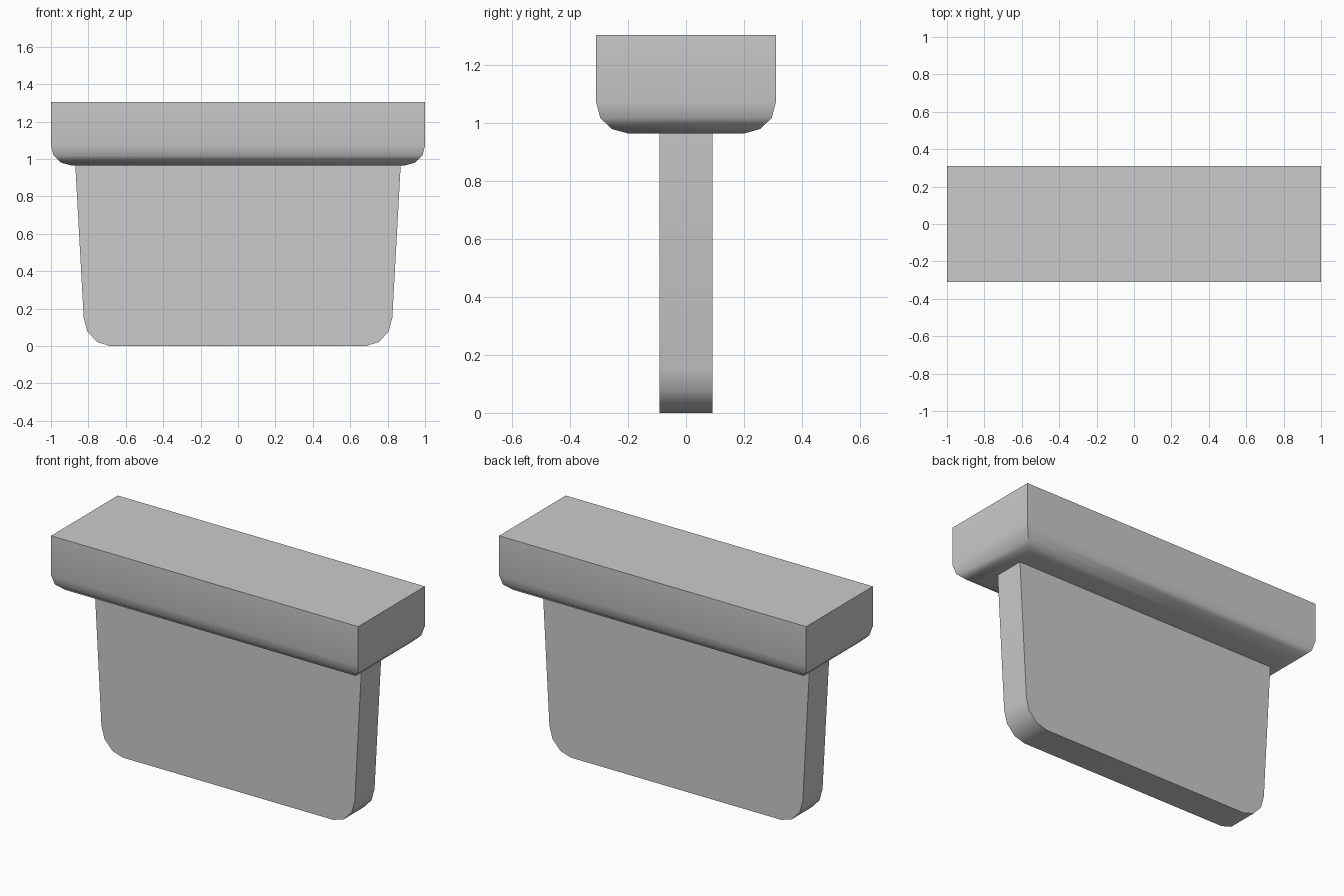
import bpy, bmesh, math

if "Cube" in bpy.data.objects:
    bpy.data.objects.remove(bpy.data.objects["Cube"])


def loft(name, rings):
    """Skin a stack of matching vertex rings into a closed solid."""
    bm = bmesh.new()
    loops = [[bm.verts.new(p) for p in ring] for ring in rings]
    n = len(loops[0])
    for a, b in zip(loops, loops[1:]):
        for i in range(n):
            j = (i + 1) % n
            bm.faces.new((a[i], a[j], b[j], b[i]))
    bm.faces.new(loops[0])
    bm.faces.new(loops[-1])
    bmesh.ops.recalc_face_normals(bm, faces=bm.faces)
    mesh = bpy.data.meshes.new(name)
    bm.to_mesh(mesh)
    bm.free()
    obj = bpy.data.objects.new(name, mesh)
    bpy.context.collection.objects.link(obj)
    bpy.ops.object.select_all(action='DESELECT')
    obj.select_set(True)
    bpy.context.view_layer.objects.active = obj
    bpy.ops.object.shade_smooth_by_angle(angle=math.radians(40))
    return obj


def rectangle(hx, hy, z):
    return [(-hx, -hy, z), (hx, -hy, z), (hx, hy, z), (-hx, hy, z)]


# Top block: square vertical corners, rounded lower edges (inset, height)
steps = [(0.0, 1.305), (0.0, 1.072), (0.014, 1.018), (0.054, 0.98), (0.108, 0.965)]
loft("top_block", [rectangle(1.0 - i, 0.31 - i, z) for i, z in steps])

# Hanging plate: tapered outline with rounded lower corners
half = [(0.87, 0.97), (0.825, 0.15), (0.805, 0.077), (0.753, 0.021), (0.685, 0.0)]
outline = half + [(-x, z) for x, z in reversed(half)]
loft("plate", [[(x, y, z) for x, z in outline] for y in (-0.092, 0.092)])
